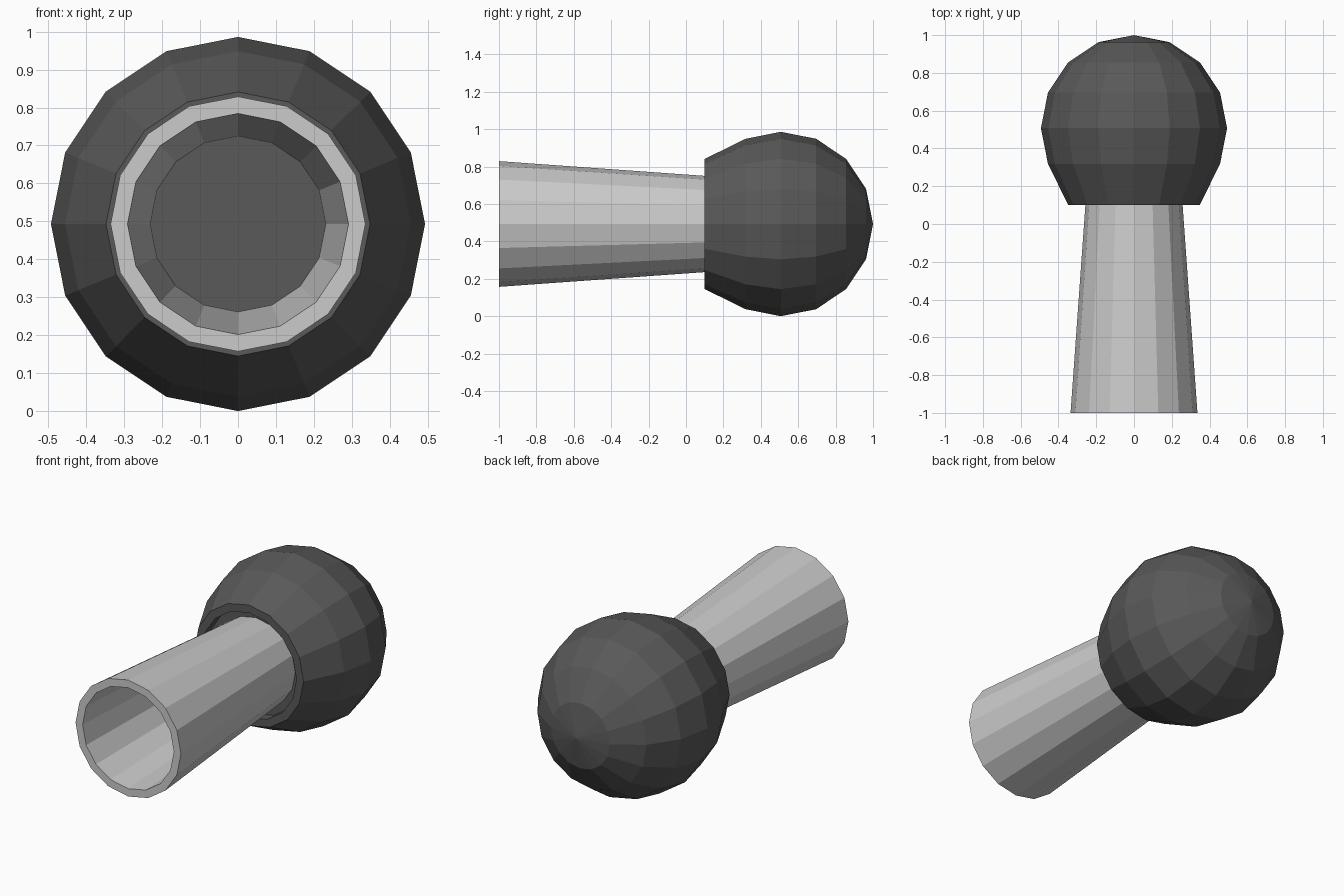
import bpy, bmesh
from math import sin, cos, pi, radians

if "Cube" in bpy.data.objects:
    bpy.data.objects.remove(bpy.data.objects["Cube"])

SIDES = 16
CENTRE_Z = 0.493


def lathe(name, profile, closed=False):
    """Revolve (radius, y) points around the y axis; radius 0 makes a pole."""
    bm = bmesh.new()
    rings = []
    for r, y in profile:
        count = SIDES if r > 0 else 1
        rings.append([bm.verts.new((r * sin(2 * pi * i / SIDES), y,
                                    CENTRE_Z + r * cos(2 * pi * i / SIDES)))
                      for i in range(count)])
    pairs = list(zip(rings, rings[1:]))
    if closed:
        pairs.append((rings[-1], rings[0]))
    for a, b in pairs:
        for i in range(SIDES):
            j = (i + 1) % SIDES
            quad = [a[i % len(a)], a[j % len(a)], b[j % len(b)], b[i % len(b)]]
            bm.faces.new(list(dict.fromkeys(quad)))
    bmesh.ops.recalc_face_normals(bm, faces=bm.faces[:])
    mesh = bpy.data.meshes.new(name)
    bm.to_mesh(mesh)
    bm.free()
    obj = bpy.data.objects.new(name, mesh)
    bpy.context.collection.objects.link(obj)
    return obj


# Dark ball: faceted sphere, cut flat at the front with a recessed socket
R, BALL_Y = 0.493, 0.507
arc = [(R * cos(radians(a)), BALL_Y + R * sin(radians(a)))
       for a in (67.5, 45, 22.5, 0, -22.5)]
socket = [(0.348, 0.10), (0.303, 0.10), (0.303, 0.16), (0, 0.16)]
ball = lathe("ball", [(0, 1.0)] + arc + socket)

dark = bpy.data.materials.new("dark_grey")
dark.diffuse_color = (0.1, 0.1, 0.1, 1)
dark.use_nodes = True
dark.node_tree.nodes["Principled BSDF"].inputs["Base Color"].default_value = dark.diffuse_color
ball.data.materials.append(dark)

# Hollow flared tube seated in the socket, open at the front
lathe("tube", [(0.253, 0.16), (0.336, -1.0), (0.291, -1.0), (0.232, 0.16)],
      closed=True)
